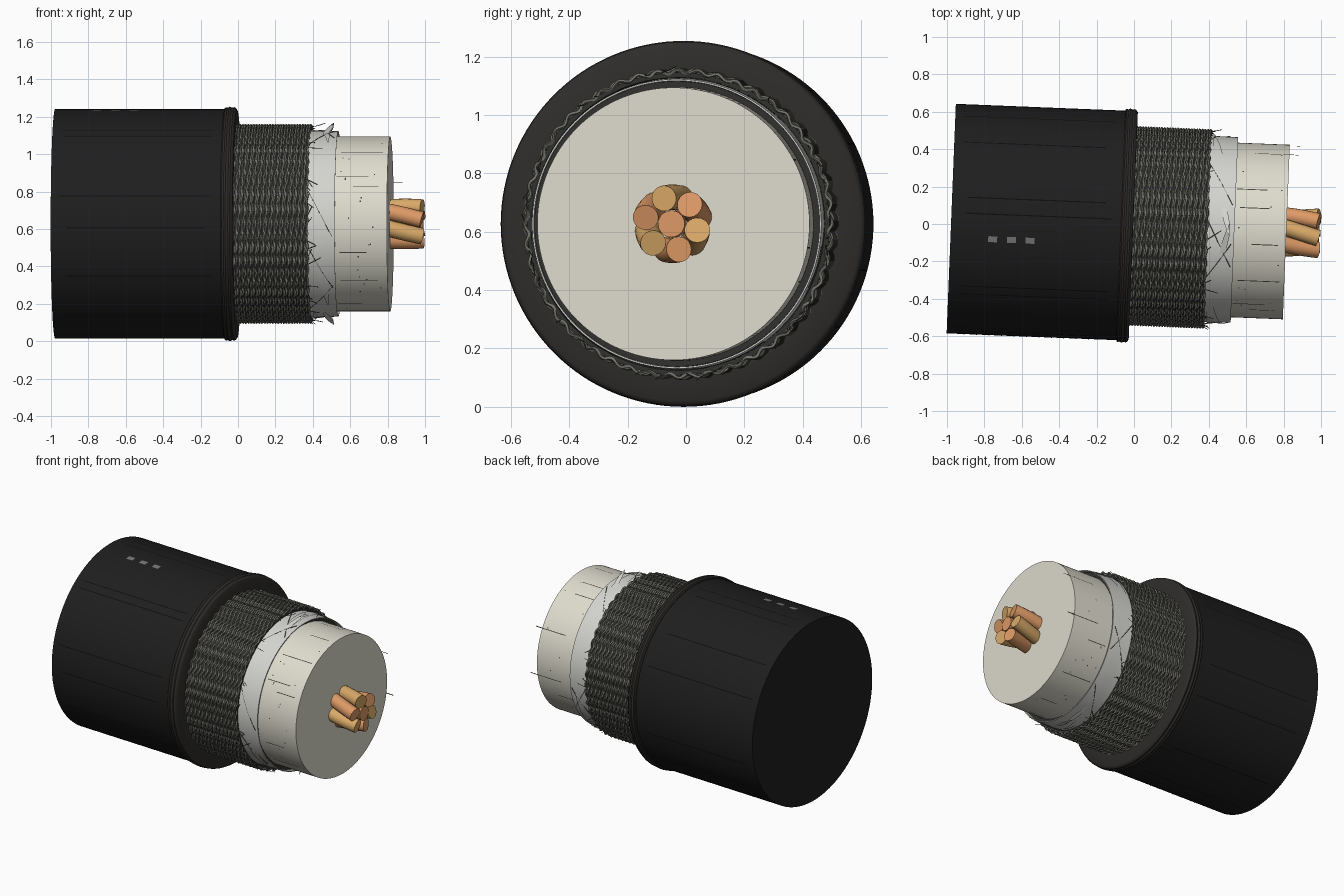
import bpy, bmesh, math, random
from mathutils import Matrix

if "Cube" in bpy.data.objects:
    bpy.data.objects.remove(bpy.data.objects["Cube"])

random.seed(4)
R = math.radians
# local x runs along the cable; x = 0 is the cut end of the jacket
FRAME = Matrix.Translation((-0.008, -0.01, 0.627)) @ Matrix.Rotation(R(-2.3), 4, 'Z')


def mat(name, c):
    m = bpy.data.materials.new(name)
    m.diffuse_color = (*c, 1)
    m.use_nodes = True
    m.node_tree.nodes["Principled BSDF"].inputs["Base Color"].default_value = m.diffuse_color
    return m


BLACK = mat("black_rubber", (0.013, 0.013, 0.013))
EDGE = mat("jacket_edge", (0.028, 0.026, 0.024))
DARK = mat("dark_line", (0.004, 0.004, 0.004))
SCUFF = mat("scuff", (0.06, 0.06, 0.05))
MARK = mat("grey_mark", (0.18, 0.18, 0.18))
WIRE = mat("braid_wire", (0.17, 0.17, 0.145))
UNDER = mat("braid_shadow", (0.03, 0.03, 0.027))
FOIL = mat("foil", (0.66, 0.66, 0.63))
CREAM = mat("insulation", (0.74, 0.72, 0.62))
COPPER = mat("copper", (0.72, 0.32, 0.13))
BRASS = mat("light_copper", (0.70, 0.40, 0.14))


def polar(x, r, a):
    return (x, r * math.cos(a), r * math.sin(a))


def finish(name, bm, m):
    me = bpy.data.meshes.new(name)
    bm.to_mesh(me)
    bm.free()
    ob = bpy.data.objects.new(name, me)
    bpy.context.collection.objects.link(ob)
    me.materials.append(m)
    smooth(ob)
    return ob


def smooth(ob):
    ob.matrix_world = FRAME
    bpy.ops.object.select_all(action='DESELECT')
    ob.select_set(True)
    bpy.context.view_layer.objects.active = ob
    bpy.ops.object.shade_smooth_by_angle(angle=R(35))


def lathe(name, profile, m, n=128, closed=False):
    """Revolve (x, r) points around the cable axis; open ends are capped."""
    bm = bmesh.new()
    rings = [[bm.verts.new(polar(x, r, 2 * math.pi * k / n)) for k in range(n)] for x, r in profile]
    pairs = list(zip(rings, rings[1:]))
    if closed:
        pairs.append((rings[-1], rings[0]))
    else:
        bm.faces.new(rings[0])
        bm.faces.new(rings[-1])
    for p, q in pairs:
        for k in range(n):
            bm.faces.new((p[k], p[(k + 1) % n], q[(k + 1) % n], q[k]))
    bmesh.ops.recalc_face_normals(bm, faces=bm.faces)
    return finish(name, bm, m)


def tubes(name, paths, radius, m, res=0, cyclic=False):
    """Sweep a round section along each path."""
    cu = bpy.data.curves.new(name, 'CURVE')
    cu.dimensions = '3D'
    cu.bevel_depth = radius
    cu.bevel_resolution = res
    cu.use_fill_caps = True
    for path in paths:
        s = cu.splines.new('POLY')
        s.points.add(len(path) - 1)
        for p, co in zip(s.points, path):
            p.co = (*co, 1)
        s.use_cyclic_u = cyclic
    cu.materials.append(m)
    ob = bpy.data.objects.new(name, cu)
    bpy.context.collection.objects.link(ob)
    bpy.ops.object.select_all(action='DESELECT')
    ob.select_set(True)
    bpy.context.view_layer.objects.active = ob
    bpy.ops.object.convert(target='MESH')
    smooth(bpy.context.view_layer.objects.active)


def patches(name, specs, m, seg=4):
    """Thin strips (x0, x1, angle, width) lying on radius r."""
    bm = bmesh.new()
    for x0, x1, a, w, r in specs:
        h = w / r / 2
        rows = [[bm.verts.new(polar(x, r, a + t)) for x in (x0, x1)]
                for t in [h * (2 * k / seg - 1) for k in range(seg + 1)]]
        for p, q in zip(rows, rows[1:]):
            bm.faces.new((p[0], q[0], q[1], p[1]))
    bmesh.ops.recalc_face_normals(bm, faces=bm.faces)
    finish(name, bm, m)


def ribbons(name, specs, m, seg=24):
    """Strips wound round the axis: (x0, x1, a0, a1, r0, r1, width), tapered to the tips."""
    bm = bmesh.new()
    for x0, x1, a0, a1, r0, r1, w in specs:
        prev = None
        for k in range(seg + 1):
            t = k / seg
            x, a, r = x0 + (x1 - x0) * t, a0 + (a1 - a0) * t, r0 + (r1 - r0) * t * t
            hw = w / 2 * (0.08 + math.sin(math.pi * t))
            cur = [bm.verts.new(polar(x - hw, r, a)), bm.verts.new(polar(x + hw, r, a))]
            if prev:
                bm.faces.new((prev[0], cur[0], cur[1], prev[1]))
            prev = cur
    bmesh.ops.recalc_face_normals(bm, faces=bm.faces)
    finish(name, bm, m)


# outer jacket with rolled collar at the cut
lathe("jacket", [(-0.97, 0.614), (-0.03, 0.614)], BLACK)
lathe("jacket_collar", [(-0.062, 0.60), (-0.062, 0.619), (-0.056, 0.624), (-0.046, 0.621), (-0.036, 0.627),
                        (-0.022, 0.621), (-0.012, 0.624), (-0.003, 0.619), (0.004, 0.608), (0.004, 0.51),
                        (-0.06, 0.51)], EDGE, closed=True)

# long score lines and three printed dashes on the jacket
angles = (125.5, 130.5, 166, 182, 207, 233, 26.5, 48, 79, 87, 262, 290, 325, 345)
patches("jacket_score_lines", [(-0.93 + random.uniform(0, .05), -0.1 - random.uniform(0, .06), R(a), 0.006, 0.6155)
                               for a in angles], DARK, seg=2)
patches("jacket_dashes", [(x, x + 0.048, R(99.5), 0.032, 0.6158) for x in (-0.768, -0.668, -0.568)], MARK)

# braided shield: undulating hoops over a dark sleeve
lathe("braid_sleeve", [(-0.03, 0.519), (0.398, 0.519), (0.398, 0.502), (-0.03, 0.502)], UNDER, closed=True)
WAVES, N = 48, 384
hoops = []
for i in range(28):
    ph = (i % 2) * 1.4
    hoops.append([polar(0.006 + i * 0.0145 + 0.003 * math.cos(WAVES * a + ph),
                        0.522 + 0.007 * math.sin(WAVES * a + ph), a)
                  for a in [2 * math.pi * k / N for k in range(N)]])
tubes("braid_wires", hoops, 0.0062, WIRE, cyclic=True)

# loose wire ends at the braid edge
hairs = []
for i in range(46):
    a, x, r = random.uniform(0, 2 * math.pi), random.uniform(0.37, 0.40), 0.522
    dx, da, dr = random.uniform(0.02, 0.08), random.uniform(-0.12, 0.12), random.uniform(-0.015, 0.018)
    hairs.append([polar(x + dx * t, r + dr * t * t, a + da * t) for t in (0, 0.35, 0.7, 1)])
tubes("loose_wires", hairs, 0.0018, SCUFF)

# foil sleeve, overlapping wraps, seams and torn flaps
lathe("foil_sleeve", [(0.36, 0.499), (0.545, 0.496), (0.545, 0.490), (0.36, 0.490)], FOIL, closed=True)
ribbons("foil_wraps", [(0.42, 0.50, R(a), R(a + 110), 0.502, 0.502, 0.07) for a in (10, 130, 250)], FOIL, 40)
seams = []
for i in range(9):
    a = R(40 * i + random.uniform(-8, 8))
    seams.append([polar(0.40 + 0.13 * t, 0.501, a + (0.5 if i % 3 else -0.4) * t) for t in [k / 10 for k in range(11)]])
tubes("foil_creases", seams, 0.0018, SCUFF)
ribbons("foil_flaps", [(0.47, 0.52, R(a), R(a + d), 0.499, 0.54, 0.03)
                       for a, d in ((70, 24), (112, -26), (-70, -24), (-112, 26))], FOIL)
lathe("foil_shadow_ring", [(0.36, 0.489), (0.52, 0.489), (0.52, 0.468), (0.36, 0.468)], UNDER, closed=True)

# inner insulation with scratches and pits
lathe("insulation", [(0.3, 0.467), (0.823, 0.467)], CREAM)
marks = []
for a in (147, 154.5, 99, 199, 220, 246, 28, 62, 75, 125, 275, 305, 335, 350):
    x0 = random.choice((0.55, 0.57, 0.64))
    marks.append((x0, x0 + random.uniform(0.12, 0.24), R(a), 0.005, 0.4682))
for i in range(40):
    x0 = random.uniform(0.56, 0.79)
    marks.append((x0, x0 + 0.007, random.uniform(0, 2 * math.pi), 0.007, 0.4682))
patches("insulation_scratches", marks, SCUFF, seg=2)

# stranded conductor: straight core and six twisted strands
tubes("core_strand", [[(0.80, 0, 0), (1.0, 0, 0)]], 0.046, COPPER, res=8)
for j in range(6):
    path = [polar(0.80 + 0.195 * t, 0.091, R(60 * j + 12) + 0.6 * t) for t in [k / 12 for k in range(13)]]
    tubes(f"strand_{j + 1}", [path], 0.044, BRASS if j % 2 else COPPER, res=8)
